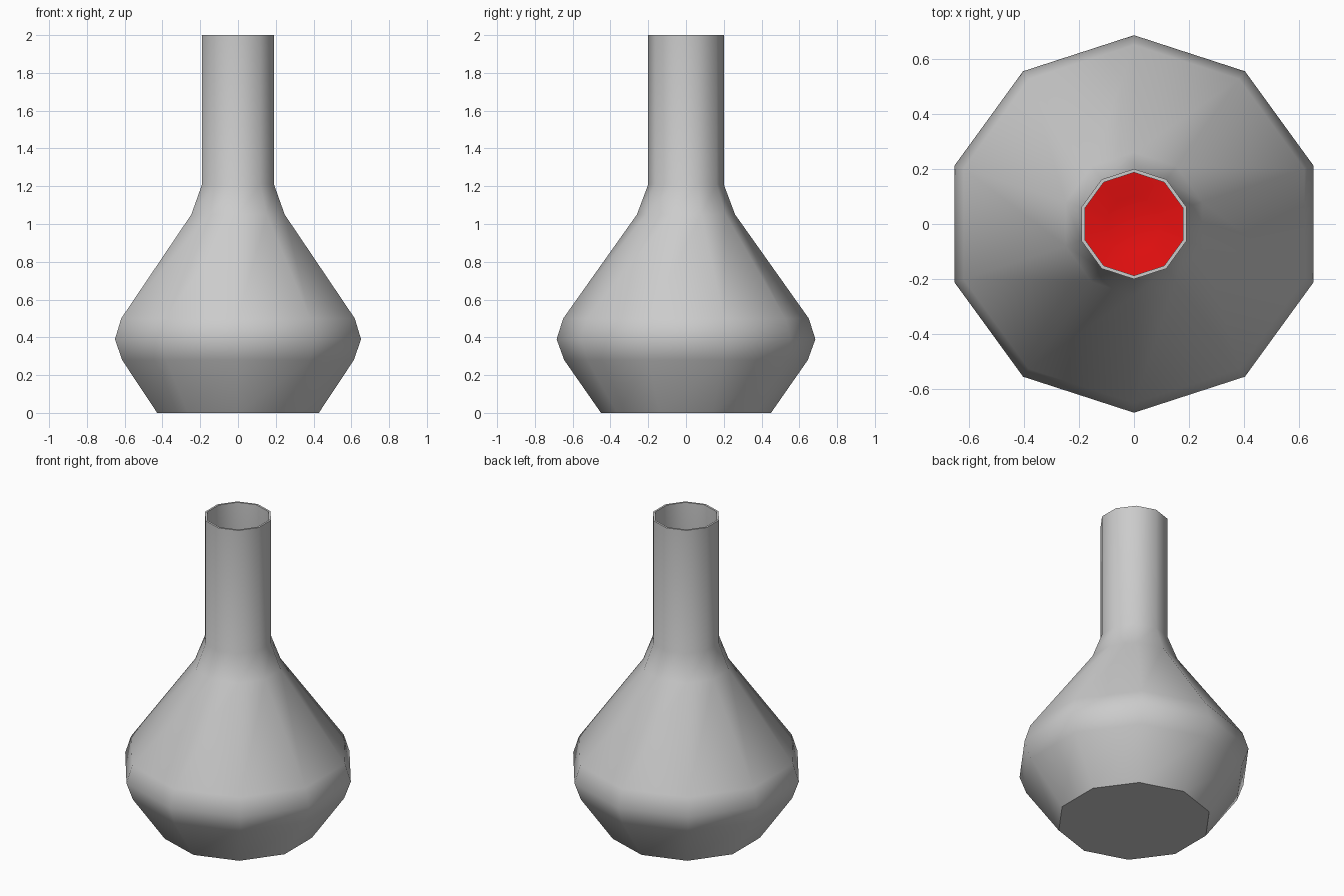
import bpy, bmesh
from math import radians, cos, sin

if "Cube" in bpy.data.objects:
    bpy.data.objects.remove(bpy.data.objects["Cube"])

SIDES = 10


def lathe(name, profile, closed=False, cap=False, angle=40):
    """Revolve (radius, z) points into a ten-sided part with a corner on +y."""
    bm = bmesh.new()
    rings = []
    for r, z in profile:
        ring = []
        for k in range(SIDES):
            a = radians(90 + 360 * k / SIDES)
            ring.append(bm.verts.new((r * cos(a), r * sin(a), z)))
        rings.append(ring)
    for low, high in zip(rings, rings[1:]):
        for k in range(SIDES):
            n = (k + 1) % SIDES
            bm.faces.new((low[k], low[n], high[n], high[k]))
    bm.faces.new(rings[0])
    bm.faces.new(rings[-1])
    bmesh.ops.recalc_face_normals(bm, faces=bm.faces)
    mesh = bpy.data.meshes.new(name)
    bm.to_mesh(mesh)
    bm.free()
    obj = bpy.data.objects.new(name, mesh)
    bpy.context.collection.objects.link(obj)
    bpy.ops.object.select_all(action='DESELECT')
    obj.select_set(True)
    bpy.context.view_layer.objects.active = obj
    bpy.ops.object.shade_smooth_by_angle(angle=radians(angle))
    return obj


# Flask: outer wall up to the rim, then the inner wall back down to its floor
outer = [(0.45, 0), (0.645, 0.28), (0.685, 0.39), (0.65, 0.5),
         (0.26, 1.05), (0.2, 1.21), (0.2, 2)]
inner = [(0.187, 2), (0.187, 1.205), (0.245, 1.045), (0.63, 0.495),
         (0.665, 0.39), (0.627, 0.285), (0.44, 0.015)]
lathe("flask", outer + inner)

# Red liquid filling the belly, with a gently dished surface
liquid = lathe("liquid", [(0.43, 0.02), (0.622, 0.287), (0.66, 0.39), (0.625, 0.495),
                          (0.55, 0.6), (0.2, 0.58), (0.1, 0.55)])
red = bpy.data.materials.new("red_liquid")
red.diffuse_color = (0.8, 0.005, 0.005, 1)
red.use_nodes = True
red.node_tree.nodes["Principled BSDF"].inputs["Base Color"].default_value = red.diffuse_color
liquid.data.materials.append(red)
